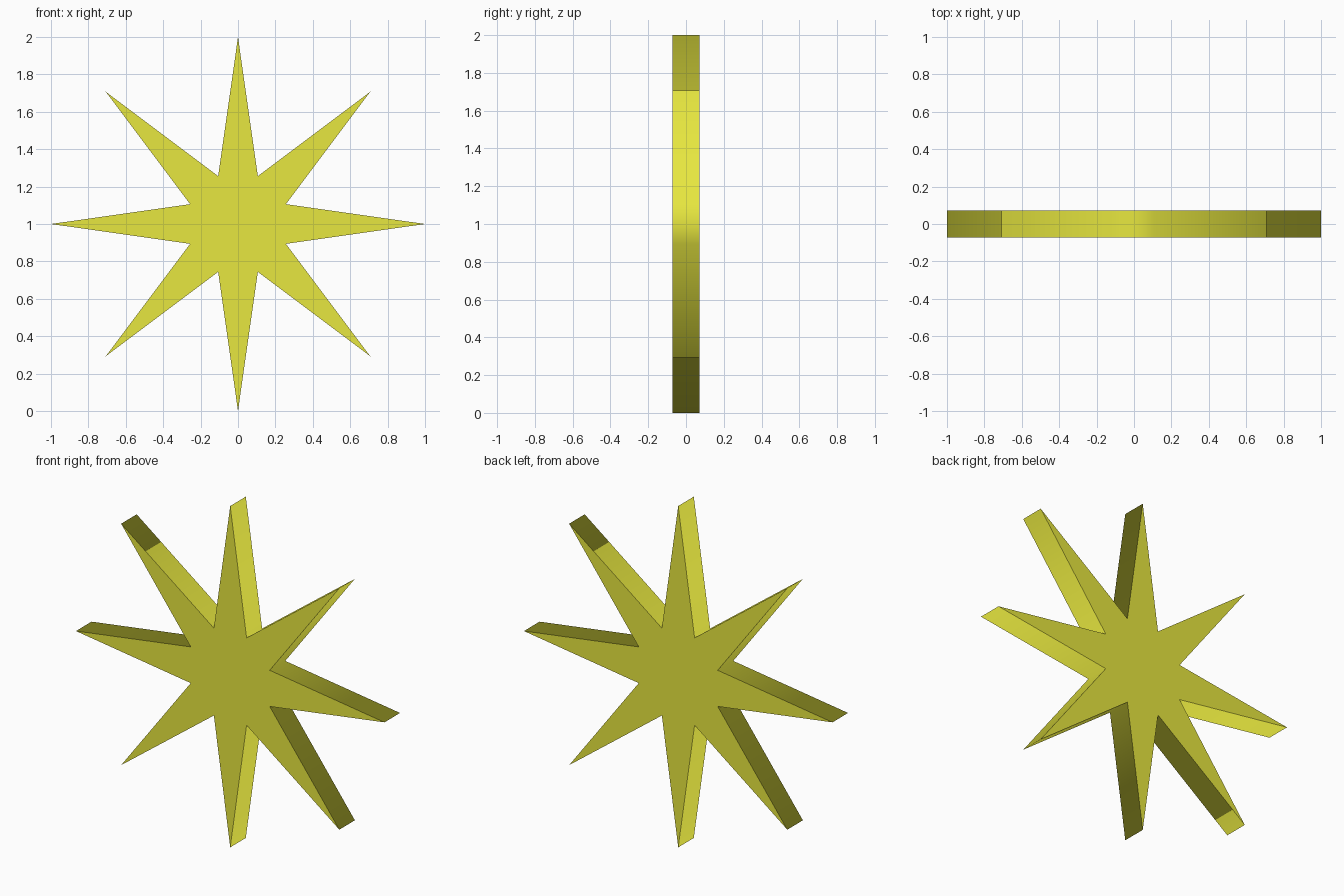
import bpy, bmesh
from math import sin, cos, pi

if "Cube" in bpy.data.objects:
    bpy.data.objects.remove(bpy.data.objects["Cube"])

POINTS, OUTER, INNER, HALF = 8, 1.0, 0.277, 0.072

bm = bmesh.new()

# Star outline, alternating tips and valleys, on the front plane
ring = []
for i in range(POINTS * 2):
    r = INNER if i % 2 else OUTER
    a = i * pi / POINTS
    ring.append(bm.verts.new((r * sin(a), -HALF, 1 + r * cos(a))))
front = bm.faces.new(ring)

# Thickness
ext = bmesh.ops.extrude_face_region(bm, geom=[front], use_keep_orig=True)
moved = [g for g in ext["geom"] if isinstance(g, bmesh.types.BMVert)]
bmesh.ops.translate(bm, verts=moved, vec=(0, 2 * HALF, 0))
bmesh.ops.recalc_face_normals(bm, faces=bm.faces[:])

# Flat caps, softly shaded rim
for f in bm.faces:
    f.smooth = len(f.verts) == 4
    if not f.smooth:
        for e in f.edges:
            e.smooth = False

mesh = bpy.data.meshes.new("star")
bm.to_mesh(mesh)
bm.free()
star = bpy.data.objects.new("star", mesh)
bpy.context.collection.objects.link(star)

# Yellow finish
yellow = bpy.data.materials.new("yellow")
yellow.diffuse_color = (0.8, 0.8, 0.05, 1)
yellow.use_nodes = True
yellow.node_tree.nodes["Principled BSDF"].inputs["Base Color"].default_value = yellow.diffuse_color
mesh.materials.append(yellow)
